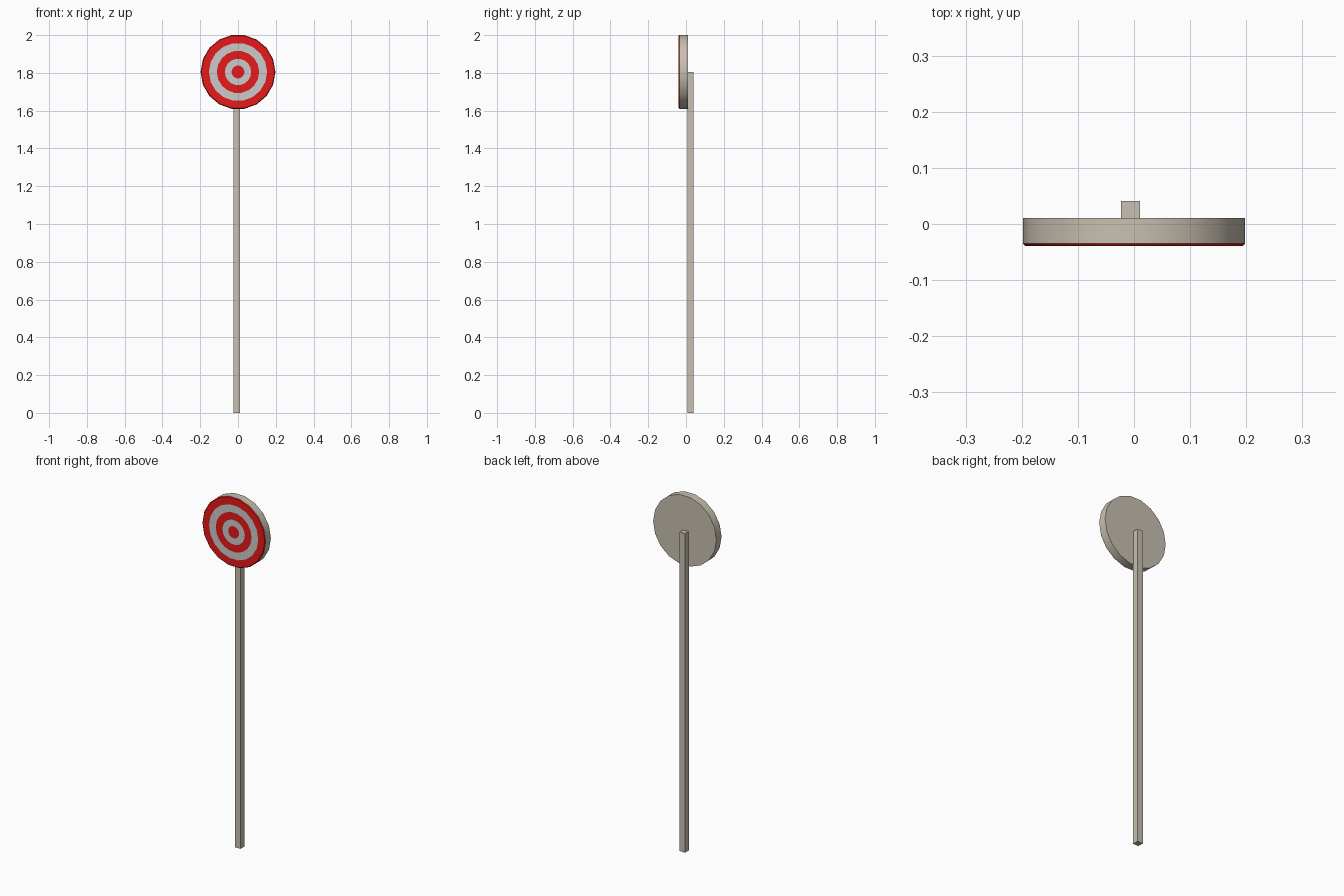
import bpy, bmesh, math

if "Cube" in bpy.data.objects:
    bpy.data.objects.remove(bpy.data.objects["Cube"])

SIDES = 18
CENTRE_Z = 1.805


def material(name, rgb):
    m = bpy.data.materials.new(name)
    m.diffuse_color = (*rgb, 1)
    m.use_nodes = True
    m.node_tree.nodes["Principled BSDF"].inputs["Base Color"].default_value = m.diffuse_color
    return m


wood = material("wood", (0.58, 0.53, 0.44))
red = material("red_paint", (0.8, 0.01, 0.01))
white = material("white_paint", (0.7, 0.7, 0.7))


def finish(name, bm, mats):
    bmesh.ops.recalc_face_normals(bm, faces=bm.faces)
    me = bpy.data.meshes.new(name)
    bm.to_mesh(me)
    bm.free()
    for m in mats:
        me.materials.append(m)
    ob = bpy.data.objects.new(name, me)
    bpy.context.collection.objects.link(ob)
    bpy.context.view_layer.objects.active = ob
    ob.select_set(True)
    bpy.ops.object.shade_smooth_by_angle(angle=math.radians(35))
    ob.select_set(False)
    return ob


# Target disc: (radius, y, material of the band leading to the next ring)
profile = [(0.198, 0.011, 0), (0.198, -0.035, 1), (0.194, -0.039, 1),
           (0.154, -0.039, 2), (0.112, -0.039, 1), (0.070, -0.039, 2),
           (0.034, -0.039, 1)]
bm = bmesh.new()
rings = []
for r, y, _ in profile:
    angles = [2 * math.pi * i / SIDES for i in range(SIDES)]
    rings.append([bm.verts.new((r * math.cos(a), y, CENTRE_Z + r * math.sin(a)))
                  for a in angles])
for a, b, (_, _, mat) in zip(rings, rings[1:], profile):
    for i in range(SIDES):
        j = (i + 1) % SIDES
        bm.faces.new((a[i], a[j], b[j], b[i])).material_index = mat
bm.faces.new(rings[0])
bm.faces.new(rings[-1]).material_index = 1
finish("target_disc", bm, [wood, red, white])

# Square post behind the disc, slightly off centre
bm = bmesh.new()
bmesh.ops.create_cube(bm, size=1)
bmesh.ops.scale(bm, vec=(0.034, 0.034, CENTRE_Z), verts=bm.verts)
bmesh.ops.translate(bm, vec=(-0.006, 0.024, CENTRE_Z / 2), verts=bm.verts)
post = finish("post", bm, [wood])
post.data.shade_smooth()
